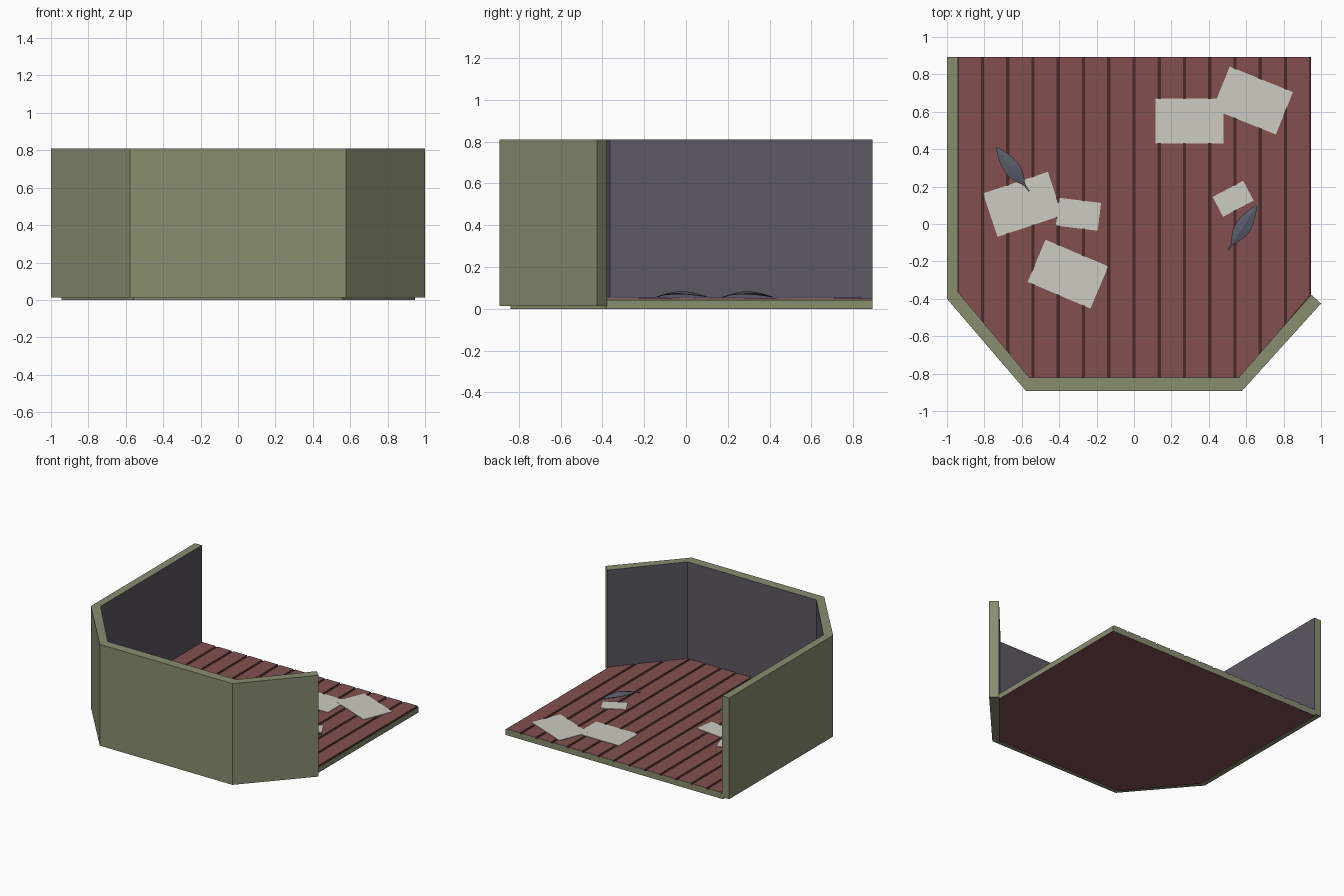
import bpy, bmesh, math
from mathutils import Vector

if "Cube" in bpy.data.objects:
    bpy.data.objects.remove(bpy.data.objects["Cube"])


def material(name, r, g, b):
    m = bpy.data.materials.new(name)
    lin = [((c / 255 + 0.055) / 1.055) ** 2.4 for c in (r, g, b)]
    m.diffuse_color = (*lin, 1)
    m.use_nodes = True
    m.node_tree.nodes["Principled BSDF"].inputs["Base Color"].default_value = m.diffuse_color
    return m


green = material("olive green", 136, 141, 111)
slate = material("slate purple", 92, 88, 100)
red = material("board red", 130, 79, 79)
dark_red = material("groove dark red", 74, 42, 42)
paper = material("paper grey", 204, 204, 195)
feather_blue = material("feather blue grey", 88, 92, 105)


def finish(name, bm, mats, rule=None):
    """Turn a bmesh into an object, colouring its faces by a rule."""
    bmesh.ops.recalc_face_normals(bm, faces=bm.faces)
    bm.normal_update()
    if rule:
        for f in bm.faces:
            f.material_index = rule(f)
    me = bpy.data.meshes.new(name)
    bm.to_mesh(me)
    bm.free()
    for m in mats:
        me.materials.append(m)
    ob = bpy.data.objects.new(name, me)
    bpy.context.collection.objects.link(ob)
    return ob


def prism(name, pts, z0, z1, mats, rule=None):
    """Extrude a plan outline from z0 to z1."""
    bm = bmesh.new()
    face = bm.faces.new([bm.verts.new((x, y, z0)) for x, y in pts])
    ext = bmesh.ops.extrude_face_region(bm, geom=[face], use_keep_orig=True)
    verts = [e for e in ext["geom"] if isinstance(e, bmesh.types.BMVert)]
    bmesh.ops.translate(bm, vec=(0, 0, z1 - z0), verts=verts)
    return finish(name, bm, mats, rule)


BACK, TOP = 0.893, 0.05

# floor base: green rim, red underside, dark bed showing in the grooves
floor = [(-0.945, BACK), (-0.945, -0.38), (-0.56, -0.84),
         (0.56, -0.84), (0.945, -0.38), (0.945, BACK)]
prism("floor_base", floor, 0, TOP - 0.007, [green, red, dark_red],
      lambda f: 1 if f.normal.z < -0.5 else 2 if f.normal.z > 0.5 else 0)


# floor boards
def front_y(x):
    return -0.83 + max(0, abs(x) - 0.56) * 0.46 / 0.385


pitch = 0.135
for i in range(-7, 7):
    a, b = i * pitch + 0.009, (i + 1) * pitch - 0.009
    prism("floor_board", [(a, BACK), (a, front_y(a)), (b, front_y(b)), (b, BACK)],
          TOP - 0.007, TOP, [red, green], lambda f: int(f.normal.y > 0.9))

# wall: one folded strip, green outside and slate inside
outer = [(-1, BACK), (-1, -0.4), (-0.577, -0.893), (0.577, -0.893), (1, -0.425)]
inner = [(-0.94, BACK), (-0.94, -0.365), (-0.56, -0.82), (0.56, -0.82), (0.947, -0.378)]


def wall_rule(f):
    c = f.calc_center_median()
    is_end = c.y > BACK - 0.01 or c.x > 0.95
    inward = f.normal.dot(Vector((0, 0.3, 0)) - Vector((c.x, c.y, 0))) > 0
    return int(abs(f.normal.z) < 0.5 and inward and not is_end)


prism("wall", outer + inner[::-1], 0.014, 0.81, [green, slate], wall_rule)

# paper sheets: centre, size, turn in degrees
sheets = [(0.297, 0.55, 0.365, 0.24, 0), (0.635, 0.66, 0.365, 0.245, -22),
          (-0.595, 0.105, 0.365, 0.245, 18.5), (-0.297, 0.052, 0.225, 0.15, -7),
          (-0.353, -0.268, 0.365, 0.245, -23), (0.53, 0.135, 0.185, 0.12, 28)]
for n, (cx, cy, w, h, deg) in enumerate(sheets):
    c, s = math.cos(math.radians(deg)), math.sin(math.radians(deg))
    corners = [(cx + c * u * w / 2 - s * v * h / 2, cy + s * u * w / 2 + c * v * h / 2)
               for u, v in ((-1, -1), (1, -1), (1, 1), (-1, 1))]
    prism("paper_sheet", corners, TOP - 0.003, TOP + 0.003 + 0.0004 * n, [paper])


# feathers: arched leaf with a narrow quill, from quill end to tip
def feather(quill, tip):
    a, b = Vector((*quill, 0)), Vector((*tip, 0))
    d = b - a
    side = Vector((-d.y, d.x, 0)).normalized()
    bm = bmesh.new()
    rows, steps = [], 16
    for i in range(steps + 1):
        t = i / steps
        u = max(0, (t - 0.14) / 0.86)
        half = max(0.004, 0.042 * math.sin(math.pi * u ** 0.85)) if i < steps else 0.001
        z = TOP + 0.006 + 0.026 * math.sin(math.pi * t)
        p = a + d * t + Vector((0, 0, z))
        drop = Vector((0, 0, half * 0.25))
        rows.append([bm.verts.new(q) for q in (p - side * half - drop, p, p + side * half - drop)])
    for r, s in zip(rows, rows[1:]):
        for k in range(2):
            bm.faces.new((r[k], r[k + 1], s[k + 1], s[k]))
    ob = finish("feather", bm, [feather_blue])
    mod = ob.modifiers.new("thickness", "SOLIDIFY")
    mod.thickness = 0.003
    mod.offset = 0


feather((-0.56, 0.175), (-0.74, 0.415))
feather((0.50, -0.145), (0.66, 0.105))
